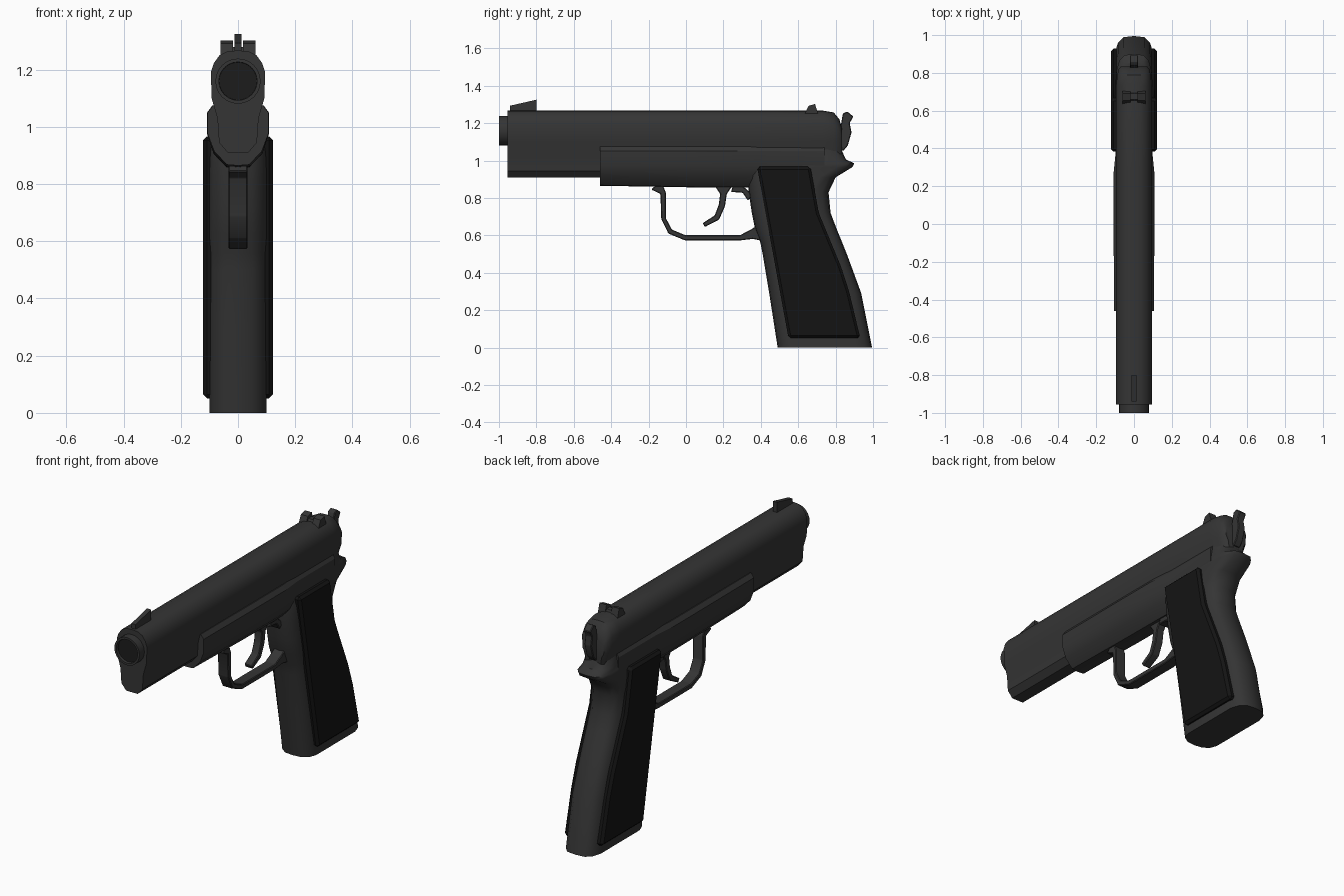
import bpy, bmesh, math
from mathutils import Vector

if "Cube" in bpy.data.objects:
    bpy.data.objects.remove(bpy.data.objects["Cube"])


def material(name, v):
    m = bpy.data.materials.new(name)
    m.diffuse_color = (v, v, v, 1)
    m.use_nodes = True
    m.node_tree.nodes["Principled BSDF"].inputs["Base Color"].default_value = m.diffuse_color
    return m


STEEL = material("dark_steel", 0.035)
BLACK = material("black_grip", 0.007)
BORE = material("bore_dark", 0.012)


def finish(name, bm, mat, angle=32, bevel=0):
    bmesh.ops.recalc_face_normals(bm, faces=bm.faces)
    if bevel:
        bmesh.ops.bevel(bm, geom=bm.edges[:], offset=bevel, segments=1,
                        affect='EDGES', profile=0.5)
    me = bpy.data.meshes.new(name)
    bm.to_mesh(me)
    bm.free()
    me.shade_smooth()
    me.set_sharp_from_angle(angle=math.radians(angle))
    me.materials.append(mat)
    ob = bpy.data.objects.new(name, me)
    bpy.context.collection.objects.link(ob)
    return ob


def loft(name, half_rings, mat=STEEL, angle=32):
    """Skin half rings (x >= 0, first and last point on x = 0), mirrored to full rings."""
    bm = bmesh.new()
    rings = []
    for half in half_rings:
        ring = half + [(-x, y, z) for x, y, z in half[-2:0:-1]]
        rings.append([bm.verts.new(p) for p in ring])
    n = len(rings[0])
    for a, b in zip(rings, rings[1:]):
        for i in range(n):
            j = (i + 1) % n
            bm.faces.new((a[i], a[j], b[j], b[i]))
    bm.faces.new(rings[0])
    bm.faces.new(rings[-1])
    return finish(name, bm, mat, angle)


def prism(name, outline, x0, x1, mat=STEEL, bevel=0):
    """Extrude a (y, z) outline from x0 to x1."""
    bm = bmesh.new()
    f = bm.faces.new([bm.verts.new((x0, y, z)) for y, z in outline])
    ext = bmesh.ops.extrude_face_region(bm, geom=[f])
    vs = [v for v in ext['geom'] if isinstance(v, bmesh.types.BMVert)]
    bmesh.ops.translate(bm, vec=(x1 - x0, 0, 0), verts=vs)
    return finish(name, bm, mat, 32, bevel)


def strip(name, path, half_width):
    """Flat bar along a (y, z, thickness) path."""
    left, right = [], []
    for i, (y, z, t) in enumerate(path):
        a, b = path[max(i - 1, 0)], path[min(i + 1, len(path) - 1)]
        d = Vector((b[0] - a[0], b[1] - a[1])).normalized()
        left.append((y - d.y * t / 2, z + d.x * t / 2))
        right.append((y + d.y * t / 2, z - d.x * t / 2))
    return prism(name, left + right[::-1], -half_width, half_width, bevel=0.004)


# Slide: pinched below the barrel, rounded off at the rear
nose = [(0, 1.267), (0.035, 1.265), (0.065, 1.25), (0.085, 1.222), (0.095, 1.19), (0.092, 1.10),
        (0.072, 1.03), (0.066, 0.945), (0.036, 0.91), (0, 0.91)]
slide_rings = []
for y, sx, sz in [(-0.955, 1, 1), (-0.45, 1, 1), (0.3, 1, 1), (0.73, 1, 1), (0.79, 0.93, 0.94),
                  (0.82, 0.85, 0.72), (0.835, 0.72, 0.4)]:
    slide_rings.append([(x * sx, y, 1.1 + (z - 1.1) * sz) for x, z in nose])
loft("slide", slide_rings)

# Frame: wider shell under the slide, narrowing at the grip
shell = [(0, 1.08), (0.09, 1.075), (0.108, 1.05), (0.108, 0.975), (0.085, 0.915),
         (0.04, 0.868), (0, 0.865)]
frame_rings = []
for y, sx, dz in [(-0.46, 0.98, 0), (0.0, 1, -0.008), (0.27, 1, -0.01), (0.4, 0.88, -0.01),
                  (0.74, 0.87, 0.0)]:
    frame_rings.append([(x * sx, y, z + (dz if z < 0.95 else 0)) for x, z in shell])
loft("frame", frame_rings)

# Grip with beavertail: z, front y, back y, half width
grip_rings = []
for z, f, b, w in [(0, 0.49, 0.995, 0.1), (0.29, 0.445, 0.937, 0.1), (0.5, 0.41, 0.86, 0.1),
                   (0.56, 0.398, 0.836, 0.1), (0.63, 0.37, 0.807, 0.1), (0.72, 0.352, 0.773, 0.1),
                   (0.83, 0.335, 0.762, 0.1), (0.91, 0.33, 0.80, 0.1), (0.965, 0.33, 0.89, 0.094),
                   (0.985, 0.33, 0.90, 0.092), (1.005, 0.34, 0.855, 0.09), (1.06, 0.36, 0.83, 0.08)]:
    grip_rings.append([(0, f, z), (w * 0.5, f + 0.006, z), (w * 0.85, f + 0.03, z),
                       (w, f + 0.07, z), (w, b - 0.085, z), (w * 0.85, b - 0.035, z),
                       (w * 0.55, b - 0.006, z), (0, b, z)])
loft("grip", grip_rings, angle=40)

# Grip panels on both sides
panel = [(0.38, 0.967), (0.665, 0.967), (0.71, 0.72), (0.83, 0.43), (0.872, 0.30),
         (0.932, 0.05), (0.548, 0.05)]
for side, s in (("right", 1), ("left", -1)):
    prism("grip_panel_" + side, panel, s * 0.07, s * 0.122, BLACK, 0.014)

# Trigger guard and trigger
strip("trigger_guard", [(-0.16, 0.868, 0.07), (-0.122, 0.825, 0.03), (-0.12, 0.69, 0.025),
                        (-0.085, 0.62, 0.028), (-0.005, 0.587, 0.028), (0.29, 0.587, 0.028),
                        (0.35, 0.605, 0.05), (0.40, 0.615, 0.09)], 0.033)
strip("trigger", [(0.2, 0.87, 0.1), (0.2, 0.82, 0.035), (0.192, 0.76, 0.034),
                  (0.165, 0.695, 0.032), (0.095, 0.655, 0.024)], 0.024)
strip("trigger_web", [(0.25, 0.86, 0.06), (0.31, 0.84, 0.028), (0.345, 0.80, 0.04)], 0.033)


# Barrel end with dark bore
def half_circle(r, y, zc=1.16, n=12):
    return [(abs(r * math.sin(math.pi * i / n)) if 0 < i < n else 0, y,
             zc + r * math.cos(math.pi * i / n)) for i in range(n + 1)]


loft("barrel", [half_circle(r, y) for r, y in
                [(0.079, -0.9), (0.079, -1.0), (0.067, -1.0), (0.066, -0.982)]])
loft("bore", [half_circle(0.0655, -0.95), half_circle(0.0655, -0.985)], BORE)

# Sights
prism("front_sight", [(-0.94, 1.255), (-0.94, 1.293), (-0.80, 1.325), (-0.80, 1.255)],
      -0.013, 0.013)
rear = [(0.632, 1.243), (0.655, 1.292), (0.69, 1.302), (0.708, 1.243)]
for side, s in (("right", 1), ("left", -1)):
    prism("rear_sight_" + side, rear, s * 0.018, s * 0.062)
prism("rear_sight_base", [(0.645, 1.25), (0.66, 1.279), (0.69, 1.279), (0.7, 1.25)], -0.03, 0.03)

# Hammer
prism("hammer", [(0.80, 1.08), (0.83, 1.20), (0.838, 1.25), (0.862, 1.262), (0.895, 1.235),
                 (0.875, 1.20), (0.885, 1.15), (0.865, 1.08), (0.84, 1.05)],
      -0.022, 0.022, bevel=0.004)
